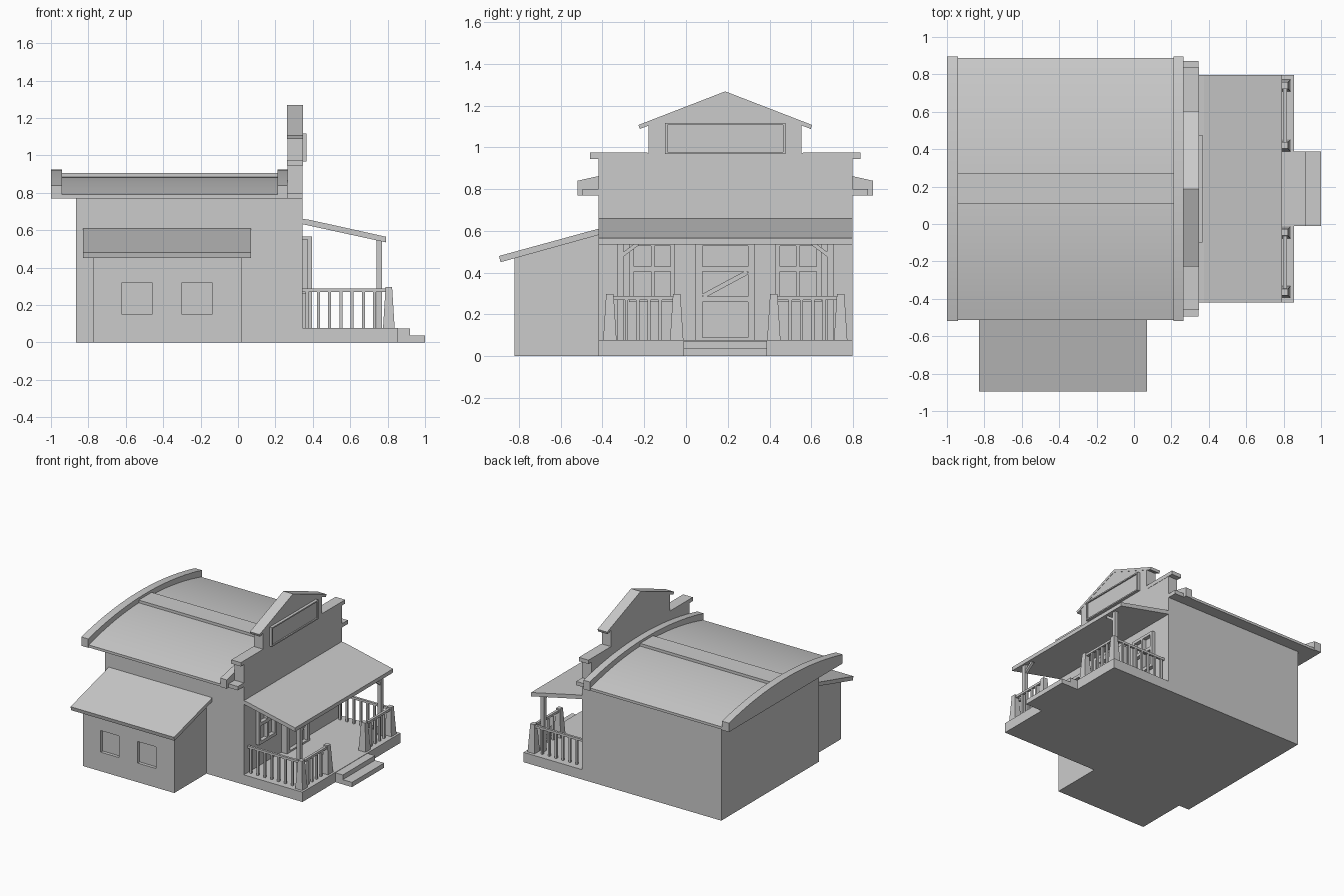
import bpy, bmesh, math
from mathutils import Vector

if "Cube" in bpy.data.objects:
    bpy.data.objects.remove(bpy.data.objects["Cube"])

CY = 0.188  # centre line of the main building in y


def finish(name, bm):
    bmesh.ops.recalc_face_normals(bm, faces=bm.faces)
    me = bpy.data.meshes.new(name)
    bm.to_mesh(me)
    bm.free()
    ob = bpy.data.objects.new(name, me)
    bpy.context.collection.objects.link(ob)
    return ob


def prism(name, pts, axis, a, b):
    """Extrude a profile: axis 'x' takes (y,z) points, axis 'y' takes (x,z)."""
    put = (lambda p, t: (t, p[0], p[1])) if axis == 'x' else (lambda p, t: (p[0], t, p[1]))
    bm = bmesh.new()
    f = bm.faces.new([bm.verts.new(put(p, a)) for p in pts])
    ext = bmesh.ops.extrude_face_region(bm, geom=[f], use_keep_orig=True)
    d = Vector(put((0, 0), b - a))
    bmesh.ops.translate(bm, vec=d, verts=[v for v in ext['geom'] if isinstance(v, bmesh.types.BMVert)])
    return finish(name, bm)


def box(name, x0, x1, y0, y1, z0, z1, taper=1.0):
    bm = bmesh.new()
    bmesh.ops.create_cube(bm, size=1)
    for v in bm.verts:
        t = taper if v.co.z > 0 else 1
        v.co = ((x0 + x1) / 2 + v.co.x * (x1 - x0) * t,
                (y0 + y1) / 2 + v.co.y * (y1 - y0) * t,
                (z0 + z1) / 2 + v.co.z * (z1 - z0))
    return finish(name, bm)


def both(name, x0, x1, y0, y1, z0, z1, taper=1.0):
    """A box and its mirror image across the centre line."""
    box(name + "_near", x0, x1, y0, y1, z0, z1, taper)
    box(name + "_far", x0, x1, 2 * CY - y1, 2 * CY - y0, z0, z1, taper)


def strip(name, p, q, w, x0, x1):
    """Diagonal bar in the y-z plane."""
    p, q = Vector(p), Vector(q)
    n = (q - p).normalized().orthogonal() * w / 2
    prism(name, [p + n, q + n, q - n, p - n], 'x', x0, x1)


def arch(name, half, z_base, z_edge, z_top, x0, x1, n=20):
    """Shallow curved roof with a flat underside."""
    pts = [(CY - half, z_base)]
    for i in range(n + 1):
        u = -1 + 2 * i / n
        pts.append((CY + half * u, z_top - (z_top - z_edge) * u * u))
    pts.append((CY + half, z_base))
    ob = prism(name, pts, 'x', x0, x1)
    bpy.ops.object.select_all(action='DESELECT')
    ob.select_set(True)
    bpy.context.view_layer.objects.active = ob
    bpy.ops.object.shade_smooth_by_angle(angle=math.radians(20))


# Main body and curved roof
box("main_body", -0.865, 0.345, -0.42, 0.797, 0, 0.78)
arch("main_roof", 0.70, 0.77, 0.79, 0.885, -0.96, 0.23)
box("roof_ridge_board", -0.95, 0.22, 0.11, 0.27, 0.86, 0.905)
arch("roof_rim_back", 0.707, 0.77, 0.84, 0.925, -1.0, -0.94)
arch("roof_rim_front", 0.707, 0.77, 0.84, 0.925, 0.21, 0.265)

# False front with stepped top and gable
box("false_front", 0.265, 0.345, -0.42, 0.797, 0.76, 0.973)
both("front_cap", 0.263, 0.347, -0.46, -0.185, 0.945, 0.975)
both("front_corbel", 0.265, 0.345, -0.495, -0.42, 0.77, 0.80)
prism("gable_wall", [(-0.18, 0.95), (0.553, 0.95), (0.553, 1.115), (CY, 1.255), (-0.18, 1.115)],
      'x', 0.265, 0.345)
prism("gable_cap", [(-0.228, 1.107), (CY, 1.268), (0.604, 1.107), (0.597, 1.088), (CY, 1.247), (-0.221, 1.088)],
      'x', 0.263, 0.347)

# Sign board with raised frame
box("sign_panel", 0.345, 0.357, -0.10, 0.475, 0.967, 1.117)
box("sign_frame_bottom", 0.345, 0.367, -0.10, 0.475, 0.967, 0.977)
box("sign_frame_top", 0.345, 0.367, -0.10, 0.475, 1.107, 1.117)
both("sign_frame_side", 0.345, 0.367, -0.10, -0.088, 0.967, 1.117)

# Side shed with two recessed windows and a lean-to roof
shed = prism("side_shed", [(-0.82, 0), (-0.41, 0), (-0.41, 0.59), (-0.82, 0.48)], 'x', -0.775, 0.02)
for i, x in enumerate((-0.62, -0.30)):
    cut = box(f"window_cutter_{i}", x, x + 0.16, -0.85, -0.795, 0.15, 0.32)
    mod = shed.modifiers.new("window", 'BOOLEAN')
    mod.operation, mod.object, mod.solver = 'DIFFERENCE', cut, 'EXACT'
    cut.hide_render = True
    cut.display_type = 'WIRE'
prism("shed_roof", [(-0.895, 0.48), (-0.888, 0.45), (-0.42, 0.58), (-0.42, 0.61)], 'x', -0.83, 0.07)

# Porch deck and steps
box("porch_deck", 0.345, 0.855, -0.42, 0.797, 0, 0.077)
box("upper_step", 0.855, 0.92, -0.012, 0.388, 0, 0.074)
box("lower_step", 0.92, 1.0, -0.012, 0.388, 0, 0.037)

# Porch roof, posts and braces
prism("porch_roof", [(0.345, 0.632), (0.345, 0.66), (0.375, 0.657), (0.79, 0.565), (0.79, 0.535)],
      'y', -0.42, 0.797)
both("porch_post", 0.74, 0.77, -0.33, -0.30, 0.07, 0.55)
for s, tag in ((1, "near"), (-1, "far")):
    fy = lambda y: CY + s * (y - CY)
    strip("post_brace_" + tag, (fy(-0.31), 0.48), (fy(-0.23), 0.54), 0.018, 0.745, 0.765)

# Railings: tapered piers, rails and balusters
both("outer_pier", 0.775, 0.838, -0.397, -0.332, 0.07, 0.297, 0.55)
both("inner_pier", 0.775, 0.838, -0.077, -0.012, 0.07, 0.297, 0.55)
both("front_rail", 0.797, 0.817, -0.365, -0.045, 0.27, 0.288)
both("side_rail", 0.345, 0.805, -0.374, -0.356, 0.27, 0.288)
for i in range(4):
    y = -0.285 + i * 0.054
    both(f"front_baluster_{i}", 0.799, 0.815, y - 0.008, y + 0.008, 0.07, 0.275)
for i in range(7):
    x = 0.37 + i * 0.06
    both(f"side_baluster_{i}", x - 0.008, x + 0.008, -0.373, -0.357, 0.07, 0.275)

# Door with panels and a diagonal brace
both("door_stile", 0.345, 0.396, 0.045, 0.078, 0.07, 0.565)
for i, (z0, z1) in enumerate(((0.07, 0.09), (0.26, 0.285), (0.405, 0.43), (0.527, 0.565))):
    box(f"door_rail_{i}", 0.345, 0.396, 0.07, 0.306, z0, z1)
strip("door_diagonal", (0.082, 0.288), (0.294, 0.402), 0.022, 0.345, 0.39)
box("door_panel", 0.345, 0.365, 0.06, 0.316, 0.07, 0.55)

# Porch windows with four panes each
for i, (y0, y1) in enumerate(((-0.272, -0.25), (-0.168, -0.15), (-0.075, -0.053))):
    both(f"window_bar_{i}", 0.345, 0.375, y0, y1, 0.26, 0.55)
for i, (z0, z1) in enumerate(((0.26, 0.285), (0.405, 0.43), (0.527, 0.55))):
    both(f"window_rail_{i}", 0.345, 0.375, -0.272, -0.053, z0, z1)
